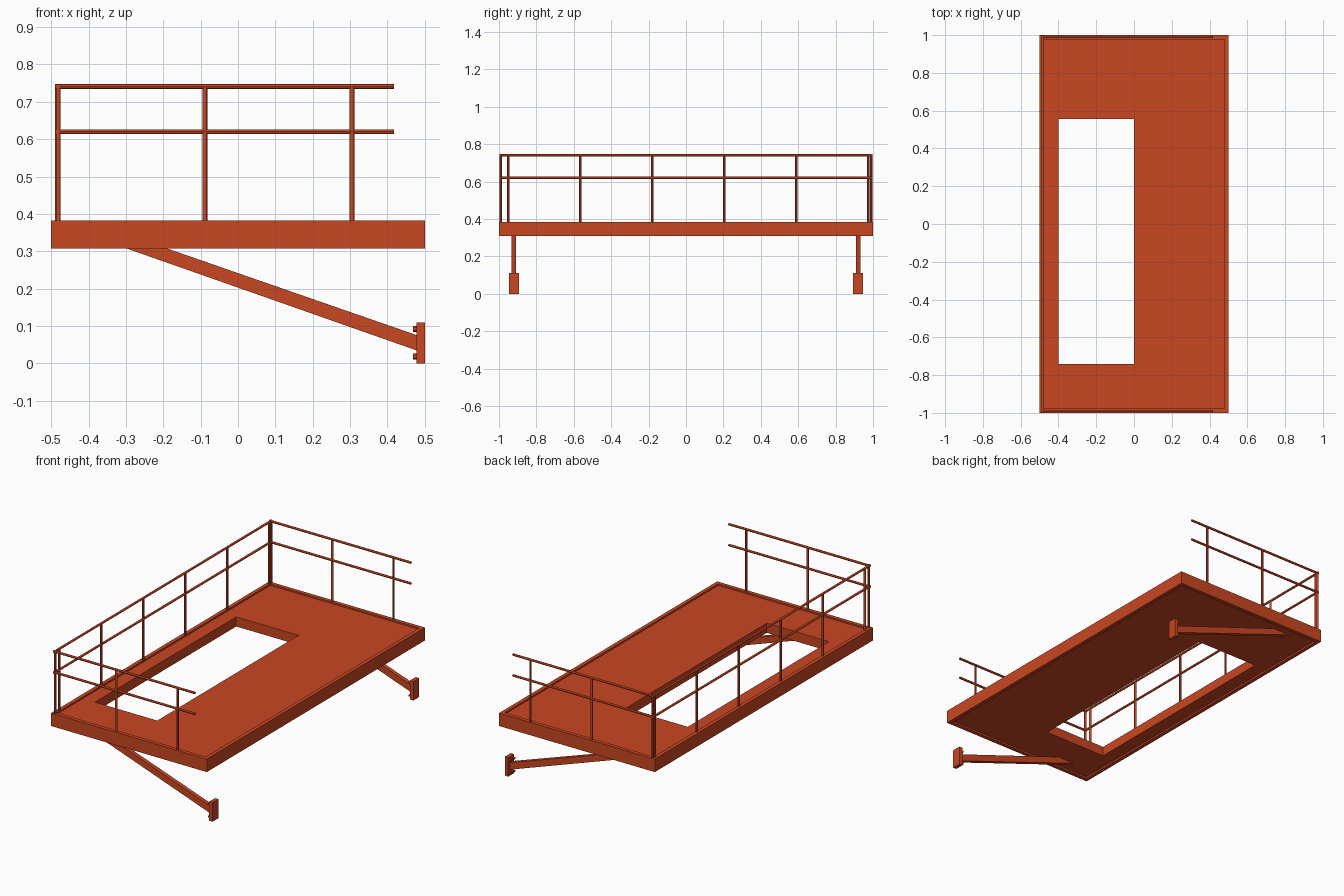
import bpy, bmesh
from mathutils import Vector

cube = bpy.data.objects.get("Cube")
if cube:
    bpy.data.objects.remove(cube, do_unlink=True)

paint = bpy.data.materials.new("orange_red_paint")
paint.use_nodes = True
colour = (0.59, 0.063, 0.016, 1)
paint.diffuse_color = colour
paint.node_tree.nodes["Principled BSDF"].inputs["Base Color"].default_value = colour


def finish(name, bm):
    bmesh.ops.recalc_face_normals(bm, faces=bm.faces)
    mesh = bpy.data.meshes.new(name)
    bm.to_mesh(mesh)
    bm.free()
    mesh.materials.append(paint)
    ob = bpy.data.objects.new(name, mesh)
    bpy.context.collection.objects.link(ob)
    return ob


def prism(name, points, offset):
    """Extrude a flat outline along an offset."""
    bm = bmesh.new()
    face = bm.faces.new([bm.verts.new(p) for p in points])
    made = bmesh.ops.extrude_face_region(bm, geom=[face], use_keep_orig=True)
    moved = [g for g in made["geom"] if isinstance(g, bmesh.types.BMVert)]
    bmesh.ops.translate(bm, verts=moved, vec=offset)
    return finish(name, bm)


def box(name, x0, x1, y0, y1, z0, z1):
    outline = [(x0, y0, z0), (x1, y0, z0), (x1, y1, z0), (x0, y1, z0)]
    return prism(name, outline, (0, 0, z1 - z0))


def frame(name, outer, inner, z0, z1):
    """Rectangular plate with a rectangular opening; limits are x0, x1, y0, y1."""
    bm = bmesh.new()
    rings = []
    for z in (z0, z1):
        for x0, x1, y0, y1 in (outer, inner):
            rings.append([bm.verts.new((x, y, z)) for x, y in
                          ((x0, y0), (x1, y0), (x1, y1), (x0, y1))])
    low_out, low_in, top_out, top_in = rings
    for a, b in ((low_out, low_in), (top_out, top_in), (low_out, top_out), (low_in, top_in)):
        for i in range(4):
            j = (i + 1) % 4
            bm.faces.new((a[i], a[j], b[j], b[i]))
    return finish(name, bm)


def tube(name, start, end, radius=0.0065, sides=12):
    start, end = Vector(start), Vector(end)
    bm = bmesh.new()
    bmesh.ops.create_cone(bm, cap_ends=True, segments=sides, radius1=radius,
                          radius2=radius, depth=(end - start).length)
    ob = finish(name, bm)
    ob.location = (start + end) / 2
    ob.rotation_mode = 'QUATERNION'
    ob.rotation_quaternion = (end - start).to_track_quat('Z', 'Y')
    for o in bpy.context.selected_objects:
        o.select_set(False)
    ob.select_set(True)
    bpy.context.view_layer.objects.active = ob
    bpy.ops.object.shade_smooth_by_angle()
    return ob


# Deck with opening, set inside a raised rim
bottom, top = 0.308, 0.383
deck_top, deck_bottom = 0.374, 0.318
inner = (-0.478, 0.478, -0.978, 0.978)
frame("platform_rim", (-0.5, 0.5, -1, 1), inner, bottom, top)
frame("platform_deck", inner, (-0.40, 0.0, -0.74, 0.555), deck_bottom, deck_top)

# Railings: two rails on each of three sides
rail_x, rail_y, rail_top = -0.483, 0.99, 0.741
for level, z in (("middle", 0.62), ("top", rail_top)):
    tube(f"side_{level}_rail", (rail_x, -0.997, z), (rail_x, 0.997, z))
    for end, y in (("front", -rail_y), ("back", rail_y)):
        tube(f"{end}_{level}_rail", (-0.49, y, z), (0.418, y, z))

# Railing posts
for i in range(6):
    y = -0.95 + 0.385 * i
    tube(f"side_post_{i + 1}", (rail_x, y, bottom + 0.05), (rail_x, y, rail_top))
for end, y in (("front", -rail_y), ("back", rail_y)):
    for i in range(3):
        x = -0.481 + 0.393 * i
        tube(f"{end}_post_{i + 1}", (x, y, bottom + 0.05), (x, y, rail_top))

# Diagonal braces with bolted wall plates
for end, y in (("front", -0.92), ("back", 0.92)):
    t = 0.012
    outline = [(x, y - t, z) for x, z in
               ((0.48, 0.034), (0.48, 0.075), (-0.22, deck_bottom), (-0.328, deck_bottom))]
    prism(f"{end}_brace", outline, (0, 2 * t, 0))
    box(f"{end}_wall_plate", 0.478, 0.5, y - 0.027, y + 0.027, 0, 0.11)
    for row, z in (("lower", 0.018), ("upper", 0.092)):
        for side, dy in (("a", -0.016), ("b", 0.016)):
            tube(f"{end}_{row}_bolt_{side}", (0.468, y + dy, z), (0.48, y + dy, z), 0.008, 6)
